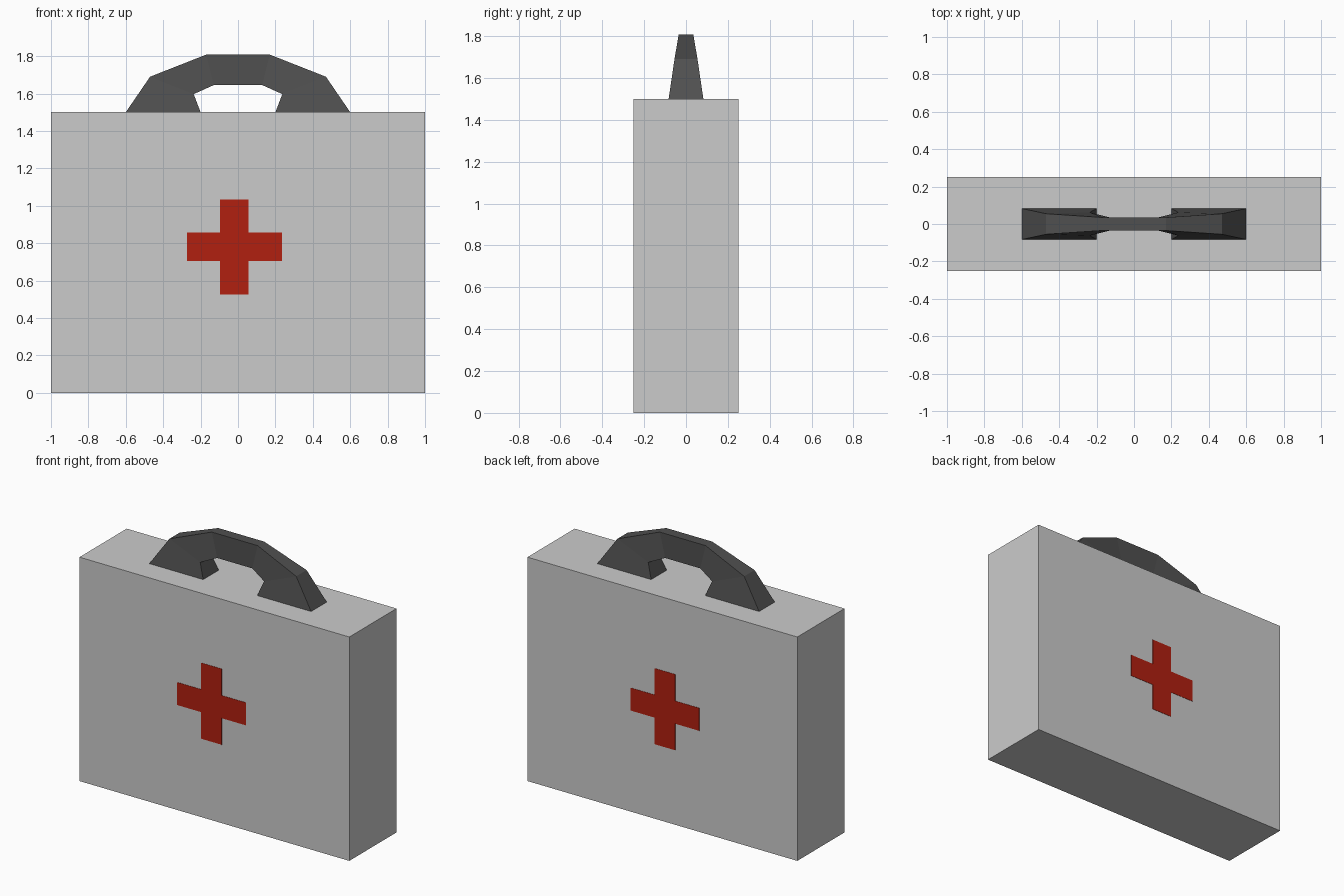
import bpy, bmesh

if "Cube" in bpy.data.objects:
    bpy.data.objects.remove(bpy.data.objects["Cube"])


def material(name, rgb):
    m = bpy.data.materials.new(name)
    m.diffuse_color = (*rgb, 1)
    m.use_nodes = True
    m.node_tree.nodes["Principled BSDF"].inputs["Base Color"].default_value = m.diffuse_color
    return m


GREY = material("case grey", (0.60, 0.60, 0.60))
DARK = material("handle dark grey", (0.08, 0.08, 0.08))
RED = material("cross red", (0.44, 0.014, 0.005))


def finish(bm, name, mat):
    bmesh.ops.recalc_face_normals(bm, faces=bm.faces)
    me = bpy.data.meshes.new(name)
    bm.to_mesh(me)
    bm.free()
    me.materials.append(mat)
    ob = bpy.data.objects.new(name, me)
    bpy.context.collection.objects.link(ob)
    return ob


# Case body
bm = bmesh.new()
bmesh.ops.create_cube(bm, size=1)
for v in bm.verts:
    v.co = (v.co.x * 2, v.co.y * 0.5, (v.co.z + 0.5) * 1.5)
finish(bm, "case", GREY)


# Thin cross plates on front and back
def cross(name, y, cx, cz, arm=0.254, half=0.076):
    a, h = arm, half
    outline = [(-h, -a), (h, -a), (h, -h), (a, -h), (a, h), (h, h),
               (h, a), (-h, a), (-h, h), (-a, h), (-a, -h), (-h, -h)]
    bm = bmesh.new()
    face = bm.faces.new([bm.verts.new((cx + x, y - 0.002, cz + z)) for x, z in outline])
    ext = bmesh.ops.extrude_face_region(bm, geom=[face])["geom"]
    bmesh.ops.translate(bm, vec=(0, 0.004, 0),
                        verts=[g for g in ext if isinstance(g, bmesh.types.BMVert)])
    finish(bm, name, RED)


cross("front_cross", -0.25, -0.02, 0.78)
cross("back_cross", 0.25, -0.02, 0.754)

# Handle: sections (outer x, z, half width, inner x, z, half width) bridged into an arch
half_arch = [(0.60, 1.50, 0.083, 0.20, 1.50, 0.083),
             (0.47, 1.69, 0.055, 0.237, 1.597, 0.062),
             (0.17, 1.808, 0.035, 0.13, 1.645, 0.035)]
sections = [(1, s) for s in half_arch] + [(-1, s) for s in reversed(half_arch)]
bm = bmesh.new()
rings = []
for side, (ox, oz, ow, ix, iz, iw) in sections:
    corners = [(ox, -ow, oz), (ox, ow, oz), (ix, iw, iz), (ix, -iw, iz)]
    rings.append([bm.verts.new((side * x, y, z)) for x, y, z in corners])
for a, b in zip(rings, rings[1:]):
    for i in range(4):
        j = (i + 1) % 4
        bm.faces.new((a[i], a[j], b[j], b[i]))
bm.faces.new(rings[0])
bm.faces.new(rings[-1])
finish(bm, "handle", DARK)
